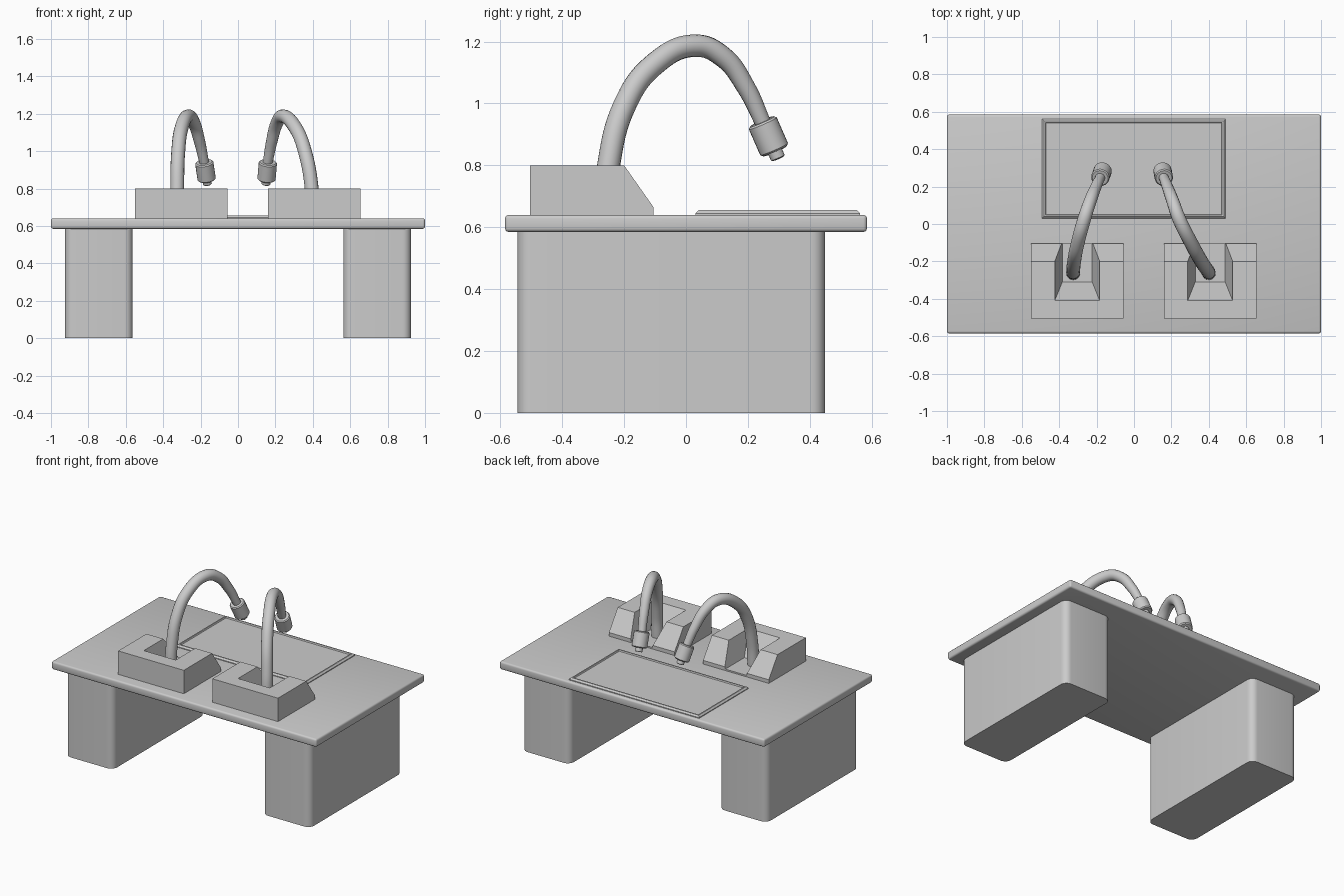
import bpy, bmesh
from mathutils import Vector

if "Cube" in bpy.data.objects:
    bpy.data.objects.remove(bpy.data.objects["Cube"])


def add_mesh(name, verts, faces):
    me = bpy.data.meshes.new(name)
    bm = bmesh.new()
    vs = [bm.verts.new(v) for v in verts]
    for f in faces:
        bm.faces.new([vs[i] for i in f])
    bmesh.ops.recalc_face_normals(bm, faces=bm.faces)
    bm.to_mesh(me)
    bm.free()
    ob = bpy.data.objects.new(name, me)
    bpy.context.collection.objects.link(ob)
    return ob


def prism(name, lower, upper):
    """Solid between two matching rings of points."""
    n = len(lower)
    sides = [(i, (i + 1) % n, n + (i + 1) % n, n + i) for i in range(n)]
    return add_mesh(name, lower + upper, sides + [range(n), range(n, 2 * n)])


def ring(x0, x1, y0, y1, z):
    return [(x0, y0, z), (x1, y0, z), (x1, y1, z), (x0, y1, z)]


def box(name, x0, x1, y0, y1, z0, z1):
    return prism(name, ring(x0, x1, y0, y1, z0), ring(x0, x1, y0, y1, z1))


def bevel(ob, width, segments, vertical_only=False):
    bm = bmesh.new()
    bm.from_mesh(ob.data)
    edges = [e for e in bm.edges if not vertical_only
             or abs(e.verts[0].co.z - e.verts[1].co.z) > 0.1]
    bmesh.ops.bevel(bm, geom=edges, offset=width, segments=segments,
                    profile=0.5, affect='EDGES')
    bm.to_mesh(ob.data)
    bm.free()


def smooth(ob, angle=0.6):
    bpy.ops.object.select_all(action='DESELECT')
    ob.select_set(True)
    bpy.context.view_layer.objects.active = ob
    bpy.ops.object.shade_smooth_by_angle(angle=angle)


# Table top
top = box("table_top", -1, 1, -0.585, 0.585, 0.585, 0.64)
bevel(top, 0.012, 3)
smooth(top)

# Leg blocks with rounded upright corners
for side, x0 in (("left", -0.925), ("right", 0.563)):
    leg = box(side + "_leg", x0, x0 + 0.362, -0.545, 0.45, 0, 0.59)
    bevel(leg, 0.045, 6, vertical_only=True)
    smooth(leg)

# Panel with chamfered rim and shallow recess
panel = box("inset_panel", -0.492, 0.49, 0.03, 0.562, 0.635, 0.655)
bm = bmesh.new()
bm.from_mesh(panel.data)
face = max(bm.faces, key=lambda f: f.calc_center_median().z)
rim = [e for e in face.edges]
bmesh.ops.bevel(bm, geom=rim, offset=0.01, segments=1, affect='EDGES')
face = max(bm.faces, key=lambda f: (round(f.calc_center_median().z, 4), f.calc_area()))
bmesh.ops.inset_region(bm, faces=[face], thickness=0.012)
bmesh.ops.inset_region(bm, faces=[face], thickness=0.005, depth=-0.008)
bm.to_mesh(panel.data)
bm.free()

# Wedge bases, each with a sloped pocket open to the back
profile = [(-0.505, 0.635), (-0.505, 0.8), (-0.2, 0.8), (-0.105, 0.665), (-0.105, 0.635)]
for side, cx in (("left", -0.3035), ("right", 0.4075)):
    base = prism(side + "_base", [(cx - 0.248, y, z) for y, z in profile],
                 [(cx + 0.248, y, z) for y, z in profile])
    cutter = prism(side + "_pocket_cutter",
                   ring(cx - 0.08, cx + 0.08, -0.31, 0, 0.65),
                   ring(cx - 0.147, cx + 0.147, -0.477, 0, 0.9))
    cutter.hide_render = True
    cutter.hide_set(True)
    mod = base.modifiers.new("pocket", 'BOOLEAN')
    mod.operation = 'DIFFERENCE'
    mod.solver = 'EXACT'
    mod.object = cutter


# Tapered arched hoses
def hose(name, xs):
    yz = [(-0.262, 0.645), (-0.25, 0.8), (-0.2, 0.99), (-0.11, 1.12),
          (0.03, 1.187), (0.12, 1.15), (0.195, 1.05), (0.25, 0.935)]
    radii = [1, 1, 1, 1, 0.98, 0.92, 0.82, 0.7]
    cu = bpy.data.curves.new(name, 'CURVE')
    cu.dimensions = '3D'
    cu.bevel_depth = 0.037
    cu.bevel_resolution = 6
    cu.resolution_u = 8
    cu.use_fill_caps = True
    sp = cu.splines.new('BEZIER')
    sp.bezier_points.add(len(xs) - 1)
    for p, x, (y, z), r in zip(sp.bezier_points, xs, yz, radii):
        p.co = (x, y, z)
        p.radius = r
        p.handle_left_type = p.handle_right_type = 'AUTO'
    ob = bpy.data.objects.new(name, cu)
    bpy.context.collection.objects.link(ob)


hose("left_hose", [-0.325, -0.325, -0.32, -0.303, -0.265, -0.235, -0.205, -0.18])
hose("right_hose", [0.4, 0.394, 0.36, 0.31, 0.24, 0.208, 0.18, 0.158])


# Nozzles: collar and small tip along the hose end direction
def rod(name, a, b, radius, width):
    a, b = Vector(a), Vector(b)
    bpy.ops.mesh.primitive_cylinder_add(vertices=20, radius=radius,
                                        depth=(b - a).length, location=(a + b) / 2)
    ob = bpy.context.object
    ob.name = name
    ob.rotation_euler = (b - a).to_track_quat('Z', 'Y').to_euler()
    mod = ob.modifiers.new("edge", 'BEVEL')
    mod.width = width
    mod.segments = 1
    mod.limit_method = 'ANGLE'
    smooth(ob)


for side, x, dx in (("left", -0.181, 0.014), ("right", 0.16, -0.008)):
    start, axis = Vector((x, 0.246, 0.941)), Vector((dx, 0.041, -0.094))
    rod(side + "_collar", start, start + axis, 0.049, 0.006)
    rod(side + "_tip", start + axis * 0.8, start + axis * 1.26, 0.024, 0.003)
